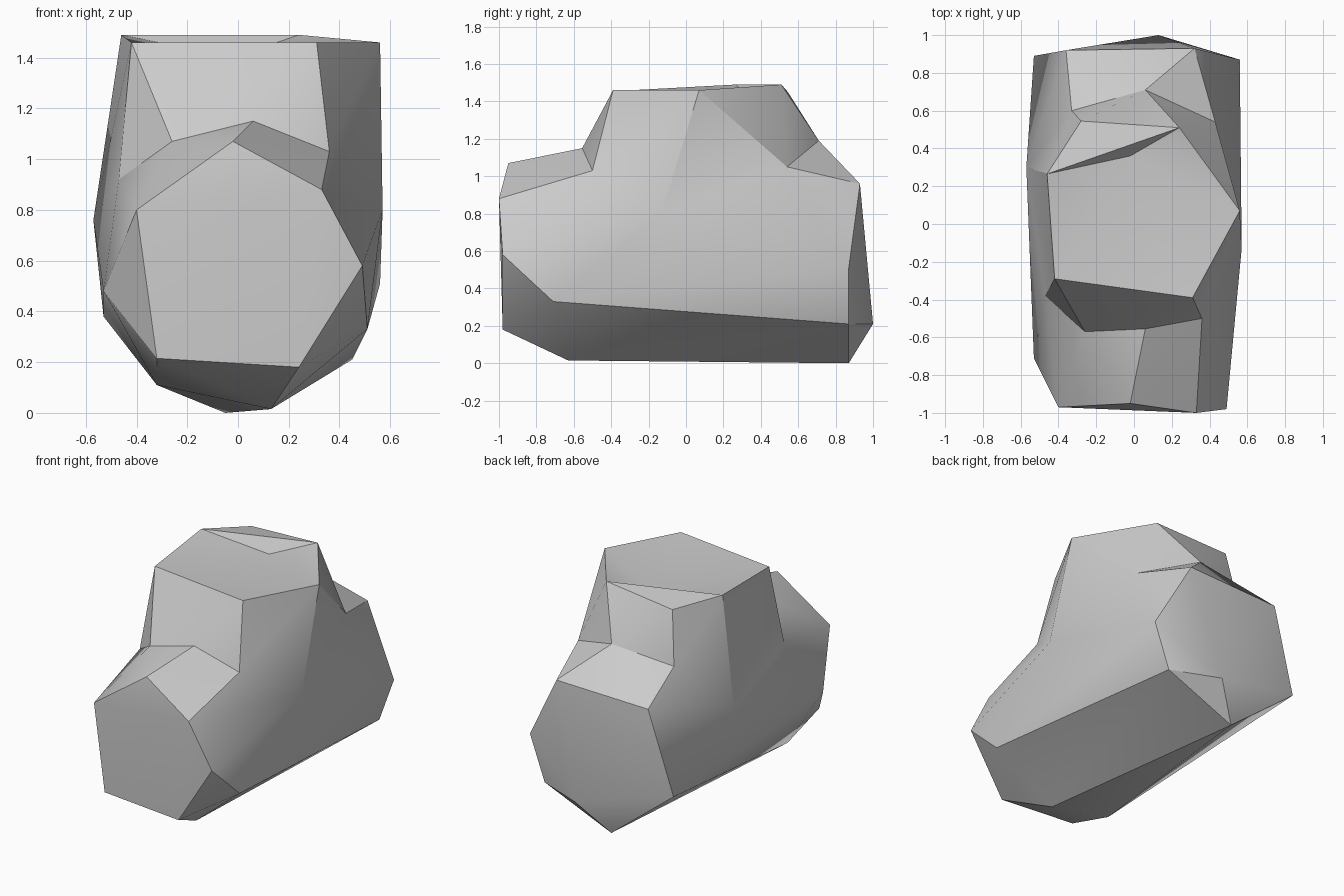
import bpy
import bmesh
import math

cube = bpy.data.objects.get("Cube")
if cube:
    bpy.data.objects.remove(cube, do_unlink=True)

# Stone material
stone = bpy.data.materials.new("pale grey stone")
stone.use_nodes = True
GREY = (0.6, 0.6, 0.6, 1)
stone.diffuse_color = GREY
for node in stone.node_tree.nodes:
    if node.type == "BSDF_PRINCIPLED":
        node.inputs["Base Color"].default_value = GREY
        node.inputs["Roughness"].default_value = 0.8


def hull(points):
    """Return a bmesh holding the convex hull of the points."""
    bm = bmesh.new()
    for p in points:
        bm.verts.new(p)
    result = bmesh.ops.convex_hull(bm, input=bm.verts[:])
    spare = {g for g in result["geom_interior"] + result["geom_unused"]
             if isinstance(g, bmesh.types.BMVert)}
    bmesh.ops.delete(bm, geom=list(spare), context="VERTS")
    return bm


def make_object(name, bm):
    bmesh.ops.recalc_face_normals(bm, faces=bm.faces[:])
    mesh = bpy.data.meshes.new(name)
    bm.to_mesh(mesh)
    bm.free()
    mesh.materials.append(stone)
    obj = bpy.data.objects.new(name, mesh)
    bpy.context.collection.objects.link(obj)
    return obj


# Corner groups, the shoulder ones shared by base and crown
front = [(-.40, -.97, .80), (-.02, -.95, 1.07), (.33, -1, .88),
         (.49, -.98, .58), (.24, -.98, .18), (-.32, -.97, .215)]
back = [(.32, .93, .96), (-.36, .92, .94), (-.53, .89, .38),
        (-.05, .87, 0), (.45, .87, .21), (.13, 1, .21), (.56, .87, .51)]
flanks = [(.51, -.71, .33), (.13, -.63, .015),
          (-.32, -.63, .11), (-.53, -.71, .48)]
shoulders = [(.06, -.555, 1.15), (.36, -.50, 1.03), (-.26, -.57, 1.07),
             (-.47, -.38, .92), (.57, -.13, .80), (-.57, .30, .76),
             (-.33, .60, 1.10), (.06, .71, 1.19), (.43, .54, 1.05)]
rim = [(-.42, -.29, 1.46), (.31, -.39, 1.46), (.56, .07, 1.46),
       (.24, .51, 1.49), (-.46, .265, 1.49)]
back_lip = (-.28, .545, 1.45)
dip = (-.02, .36, 1.40)

# Long lower mass
boulder = make_object("boulder", hull(front + back + flanks + shoulders))

# Raised crown, keyed down into the lower mass
crown_bm = hull(shoulders + rim + [back_lip, (0, -.2, .5), (0, .2, .5)])

# Shallow hollow in the crown's top, ending in a small ledge
rim_verts = [min(crown_bm.verts, key=lambda v: sum((a - b) ** 2 for a, b in zip(v.co, p)))
             for p in rim]
top_faces = [f for f in crown_bm.faces if all(v in rim_verts for v in f.verts)]
bmesh.ops.delete(crown_bm, geom=top_faces, context="FACES")
centre = crown_bm.verts.new(dip)
for a, b in zip(rim_verts, rim_verts[1:] + rim_verts[:1]):
    crown_bm.faces.new((a, b, centre))
crown = make_object("crown_cutter", crown_bm)
crown.hide_render = True

# Merge both masses into one stone
union = boulder.modifiers.new("merge crown", "BOOLEAN")
union.operation = "UNION"
union.solver = "EXACT"
union.object = crown
bpy.ops.object.select_all(action="DESELECT")
bpy.context.view_layer.objects.active = boulder
boulder.select_set(True)
bpy.ops.object.modifier_apply(modifier=union.name)
bpy.data.objects.remove(crown, do_unlink=True)
bpy.ops.object.shade_smooth_by_angle(angle=math.radians(30))
